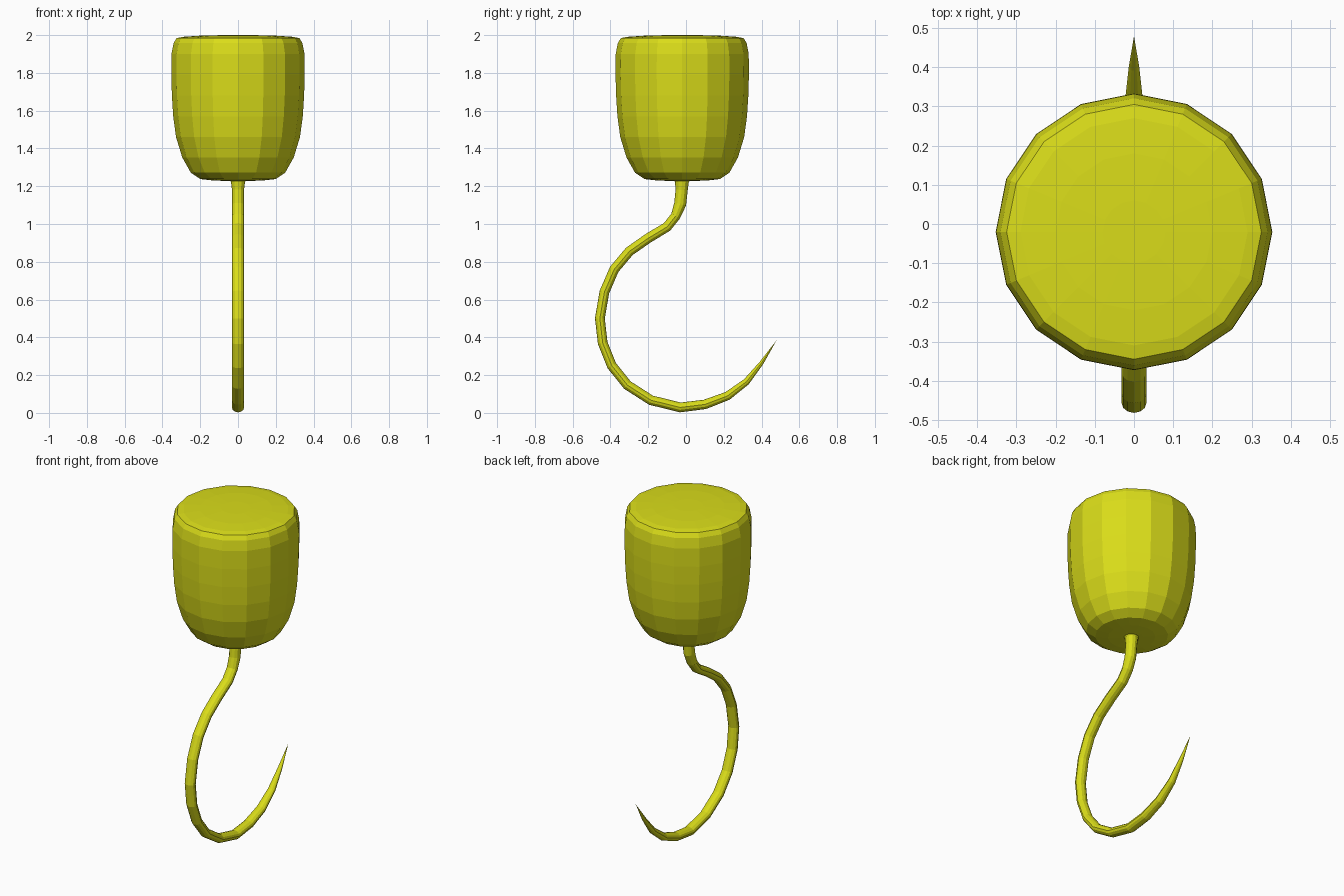
import bpy, bmesh, math
from mathutils import Vector

if "Cube" in bpy.data.objects:
    bpy.data.objects.remove(bpy.data.objects["Cube"])

mat = bpy.data.materials.new("yellow")
mat.diffuse_color = (0.70, 0.72, 0.01, 1)
mat.use_nodes = True
mat.node_tree.nodes["Principled BSDF"].inputs["Base Color"].default_value = mat.diffuse_color
CY = -0.02


def loft(name, rings, tip=None):
    """Skin a list of equal-length point rings; cap both ends (or close to a tip)."""
    bm = bmesh.new()
    vs = [[bm.verts.new(p) for p in r] for r in rings]
    n = len(vs[0])
    for a, b in zip(vs, vs[1:]):
        for i in range(n):
            j = (i + 1) % n
            bm.faces.new((a[i], a[j], b[j], b[i]))
    bm.faces.new(vs[0][::-1])
    if tip is None:
        bm.faces.new(vs[-1])
    else:
        t = bm.verts.new(tip)
        for i in range(n):
            bm.faces.new((vs[-1][i], vs[-1][(i + 1) % n], t))
    bmesh.ops.recalc_face_normals(bm, faces=bm.faces)
    me = bpy.data.meshes.new(name)
    bm.to_mesh(me)
    bm.free()
    me.materials.append(mat)
    ob = bpy.data.objects.new(name, me)
    bpy.context.collection.objects.link(ob)
    return ob


# Wrist cup: 16-sided turned profile (radius, z)
profile = [(0.06, 1.228), (0.13, 1.23), (0.20, 1.238), (0.25, 1.272), (0.295, 1.352),
           (0.328, 1.46), (0.343, 1.57), (0.35, 1.68), (0.353, 1.79), (0.352, 1.90),
           (0.341, 1.958), (0.325, 1.984), (0.29, 1.991), (0.20, 1.997), (0.08, 2.0)]
cup = [[(r * math.cos(k * math.pi / 8), CY + r * math.sin(k * math.pi / 8), z)
        for k in range(16)] for r, z in profile]
loft("wrist_cup", cup)

# Hook: oval section swept along a path (y, z) in the side plane, tapering to a point
path = [(-0.022, 1.245), (-0.022, 1.222), (-0.023, 1.18), (-0.031, 1.105), (-0.055, 1.042),
        (-0.10, 0.985), (-0.20, 0.925), (-0.30, 0.855), (-0.38, 0.76), (-0.432, 0.64),
        (-0.456, 0.50), (-0.441, 0.37), (-0.393, 0.25), (-0.31, 0.147), (-0.185, 0.067),
        (-0.03, 0.029), (0.10, 0.045), (0.22, 0.09), (0.32, 0.165), (0.40, 0.265),
        (0.48, 0.385)]
scale = [1.6, 1.15] + [1.0] * 14 + [0.97, 0.88, 0.7, 0.42]
pts = [Vector((0, y, z)) for y, z in path]
X = Vector((1, 0, 0))
rings = []
for i, s in enumerate(scale):
    t = (pts[i + 1] - pts[max(i - 1, 0)]).normalized()
    side = t.cross(X)
    flat = 0.032 if i < 4 else 0.026
    rings.append([pts[i] + X * (0.032 * s * math.cos(a)) + side * (flat * s * math.sin(a))
                  for a in (k * math.pi / 6 for k in range(12))])
loft("hook", rings, pts[-1])
